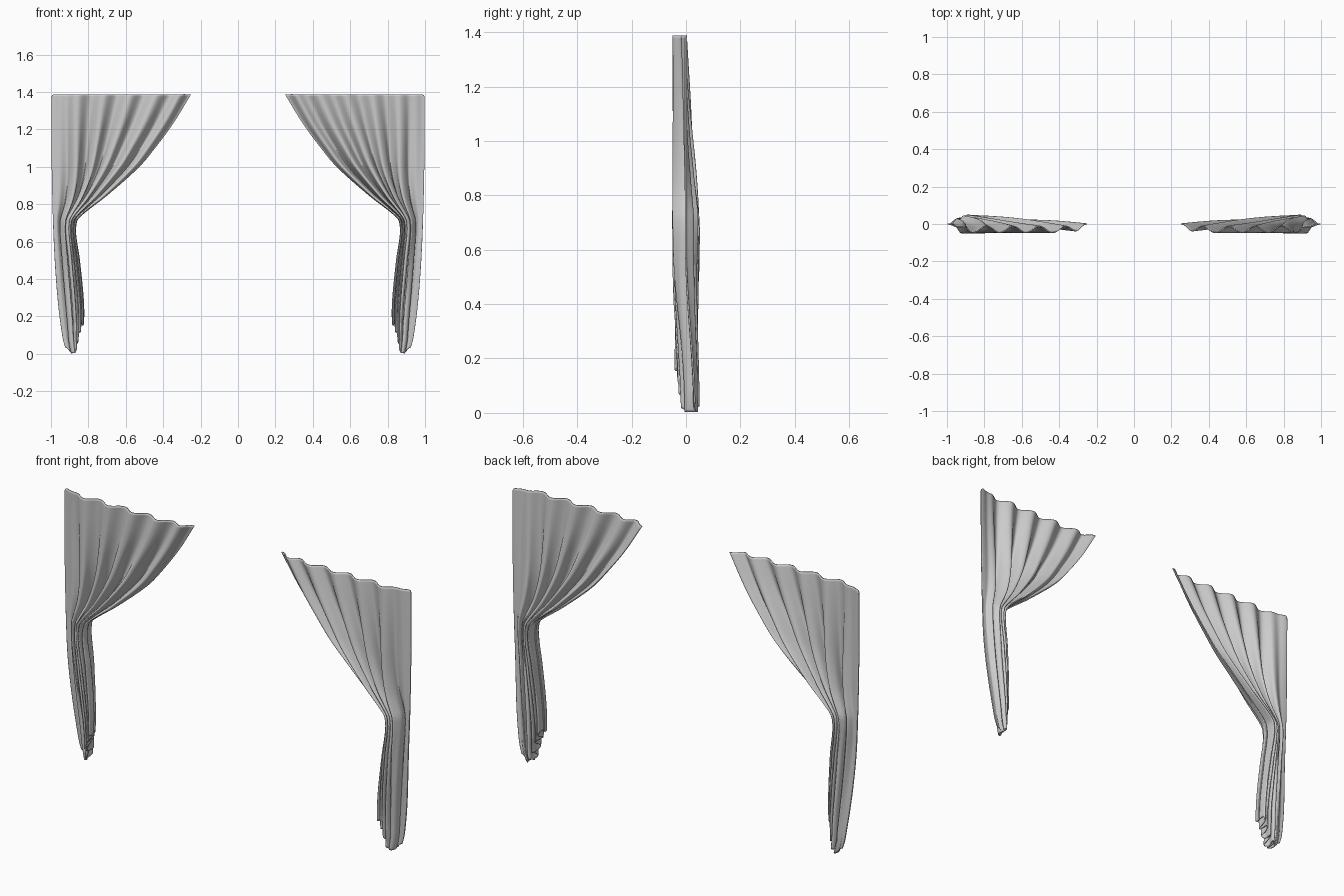
import bpy
from math import sin, cos, pi, sqrt

if "Cube" in bpy.data.objects:
    bpy.data.objects.remove(bpy.data.objects["Cube"])

TOP, NU, NV = 1.387, 170, 130

# Silhouette of one tied-back curtain: (height, distance from centre)
OUTER = [(0, .905), (.04, .925), (.1, .94), (.3, .965), (.6, .985), (1, .996), (1.39, .998)]
INNER = [(0, .845), (.05, .835), (.24, .825), (.5, .848), (.62, .866), (.68, .868),
         (.73, .85), (.85, .70), (1, .53), (1.1, .445), (1.235, .345), (1.39, .25)]


def curve(pts, t):
    """Smooth Hermite interpolation through a short profile."""
    def slope(i):
        a, b = pts[max(i - 1, 0)], pts[min(i + 1, len(pts) - 1)]
        return (b[1] - a[1]) / (b[0] - a[0])
    t = min(max(t, pts[0][0]), pts[-1][0])
    i = 0
    while i < len(pts) - 2 and t > pts[i + 1][0]:
        i += 1
    (x0, y0), (x1, y1) = pts[i], pts[i + 1]
    h = x1 - x0
    s = (t - x0) / h
    return ((2*s**3 - 3*s*s + 1) * y0 + (s**3 - 2*s*s + s) * h * slope(i)
            + (3*s*s - 2*s**3) * y1 + (s**3 - s*s) * h * slope(i + 1))


def smooth(a, b, t):
    t = min(max((t - a) / (b - a), 0), 1)
    return t * t * (3 - 2 * t)


def cloth(u, v):
    # Hem is lowest near the outer side and rises to the inner side
    hem = .004 + .15 * smooth(.25, 1, u) + .03 * (1 - smooth(0, .1, u)) \
        + .012 * (1 + sin(31 * u)) * smooth(.15, .3, u)
    top = TOP
    if u < .02:
        top -= .015 * (1 - sqrt(1 - (1 - u / .02) ** 2))
    z = top + (hem - top) * v
    xo, xi = curve(OUTER, z), curve(INNER, z)
    w = xo - xi
    c = min(max((.748 - w) / .63, 0), 1)          # how tightly gathered
    low = 1 - smooth(.0, .6, z)
    # Outer panel stays flat while the rest is gathered
    f = u + .42 * c**1.5 * ((1 - (1 - u) ** 9) - u)
    theta = 2 * pi * (5.3 * u - .25) + .5 * sin(9 * u + 2 * z) * c
    env = smooth(.03, .14, u)
    end = 1 - smooth(.9, 1, u) * (1 - .5 * c)
    amp = (.017 + .026 * c) * (1 - .4 * low)
    centre = -.029 * (1 - c) * smooth(0, .12, u) * (1 - smooth(.9, 1, u))
    y = centre + amp * env * end * (sin(theta) + .12 * c * sin(2.7 * theta + 5 * z))
    # Inner edge curls back; under the tie the panel wraps behind the folds
    y += .02 * sin(pi * min(c, 1)) * smooth(.7, 1, u)
    y += low * (.032 - .05 * u)
    x = xo - w * f + .012 * c * env * end * sin(2 * theta + 1) * (1 - f)
    return x, y, z


def make_curtain(name, side):
    verts, faces = [], []
    for j in range(NV + 1):
        for i in range(NU + 1):
            x, y, z = cloth(i / NU, j / NV)
            verts.append((side * x, y, z))
    n = NU + 1
    for j in range(NV):
        for i in range(NU):
            a = j * n + i
            q = (a, a + 1, a + n + 1, a + n)
            faces.append(q if side > 0 else q[::-1])
    me = bpy.data.meshes.new(name)
    me.from_pydata(verts, [], faces)
    me.shade_smooth()
    ob = bpy.data.objects.new(name, me)
    bpy.context.collection.objects.link(ob)
    # Cloth thickness
    m = ob.modifiers.new("thickness", 'SOLIDIFY')
    m.thickness, m.offset = .006, 0
    return ob


make_curtain("left_curtain", -1)
make_curtain("right_curtain", 1)
